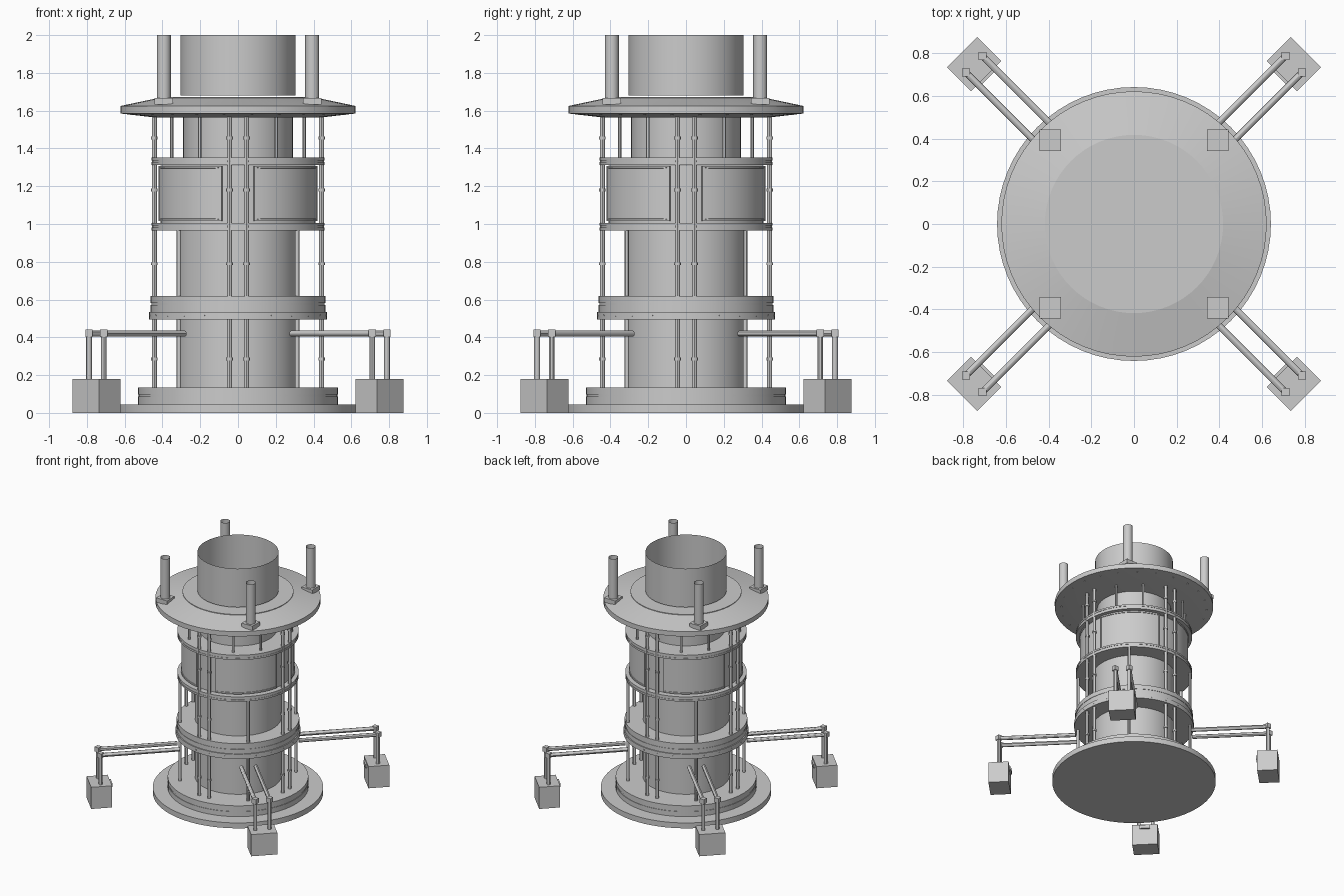
import bpy, bmesh
from math import pi, sin, cos, radians
from mathutils import Matrix, Vector

if "Cube" in bpy.data.objects:
    bpy.data.objects.remove(bpy.data.objects["Cube"])


def finish(name, bm, smooth=True):
    me = bpy.data.meshes.new(name)
    bm.to_mesh(me)
    bm.free()
    ob = bpy.data.objects.new(name, me)
    bpy.context.collection.objects.link(ob)
    if smooth:
        bpy.ops.object.select_all(action='DESELECT')
        ob.select_set(True)
        bpy.context.view_layer.objects.active = ob
        bpy.ops.object.shade_smooth_by_angle(angle=radians(30))
    return ob


def lathe(name, profile, n=64):
    """Revolve (radius, z) points about z; radius 0 closes the end."""
    bm = bmesh.new()
    rows = []
    for r, z in profile:
        if r == 0:
            rows.append([bm.verts.new((0, 0, z))] * n)
        else:
            rows.append([bm.verts.new((r * cos(2 * pi * i / n), r * sin(2 * pi * i / n), z))
                         for i in range(n)])
    for a, b in zip(rows, rows[1:]):
        for i in range(n):
            j = (i + 1) % n
            vs = list(dict.fromkeys((a[i], a[j], b[j], b[i])))
            bm.faces.new(vs)
    return finish(name, bm)


def rod(bm, p, q, r, n=12, caps=True):
    p, q = Vector(p), Vector(q)
    d = q - p
    m = Matrix.Translation((p + q) / 2) @ d.to_track_quat('Z', 'Y').to_matrix().to_4x4()
    bmesh.ops.create_cone(bm, cap_ends=caps, segments=n, radius1=r, radius2=r,
                          depth=d.length, matrix=m)


def box(bm, c, s, rot=0):
    m = Matrix.Translation(c) @ Matrix.Rotation(rot, 4, 'Z') @ Matrix.Diagonal((*s, 1))
    bmesh.ops.create_cube(bm, size=1, matrix=m)


def polar(r, a, z, t=0):
    """Point at radius r along angle a, shifted sideways by t."""
    return (r * cos(a) - t * sin(a), r * sin(a) + t * cos(a), z)


QUARTERS = [k * pi / 2 for k in range(4)]
DIAGONALS = [a + pi / 4 for a in QUARTERS]

# Base disc and plinth with a shallow groove
lathe("base_plate", [(0, 0), (0.642, 0), (0.642, 0.045), (0, 0.045)])
lathe("base_plinth", [(0, 0.045), (0.53, 0.045), (0.53, 0.086), (0.526, 0.086),
                      (0.526, 0.098), (0.53, 0.098), (0.53, 0.135), (0, 0.135)])

# Central column, drum and neck
lathe("lower_column", [(0.325, 0.135), (0.325, 0.965)])
lathe("drum", [(0.41, 1.005), (0.41, 1.31)])
lathe("neck", [(0.29, 1.35), (0.29, 1.57)])

# Stacked collar rings
lathe("lower_ring", [(0, 0.495), (0.47, 0.495), (0.47, 0.535), (0.462, 0.535), (0.462, 0.572),
                     (0.459, 0.572), (0.459, 0.582), (0.462, 0.582), (0.462, 0.62), (0, 0.62)])
for name, z in (("middle_ring", 0.966), ("upper_ring", 1.312)):
    lathe(name, [(0, z), (0.457, z), (0.457, z + 0.015), (0.454, z + 0.015),
                 (0.454, z + 0.025), (0.457, z + 0.025), (0.457, z + 0.04), (0, z + 0.04)])

# Top flange with a raised centre disc, and open duct
lathe("top_flange", [(0, 1.565), (0.45, 1.565), (0.622, 1.585), (0.622, 1.625),
                     (0.418, 1.668), (0.418, 1.673), (0, 1.673)])
lathe("top_duct", [(0.305, 1.68), (0.305, 2.0)])

# Four curved framed panels on the drum
bm = bmesh.new()
for a in DIAGONALS:
    N, half = 14, radians(33.3)
    cols = []
    for i in range(N + 1):
        t = a - half + 2 * half * i / N
        cols.append([bm.verts.new(polar(r, t, z)) for r, z in
                     ((0.41, 1.015), (0.43, 1.015), (0.43, 1.308), (0.41, 1.308))])
    front = []
    for p, q in zip(cols, cols[1:]):
        for k in range(3):
            f = bm.faces.new((p[k], q[k], q[k + 1], p[k + 1]))
            if k == 1:
                front.append(f)
    bm.faces.new(cols[0])
    bm.faces.new(cols[-1][::-1])
    bm.normal_update()
    bmesh.ops.inset_region(bm, faces=front, thickness=0.012)
    bmesh.ops.inset_region(bm, faces=front, thickness=0.001, depth=-0.004)
finish("drum_panels", bm)

# Paired tie rods with couplings, at front, back and sides
bm = bmesh.new()
for a in QUARTERS:
    for t in (-0.045, 0.045):
        rod(bm, polar(0.443, a, 0.135, t), polar(0.443, a, 1.575, t), 0.0135)
        for z in (0.285, 0.79, 1.18, 1.455):
            rod(bm, polar(0.443, a, z - 0.007, t), polar(0.443, a, z + 0.007, t), 0.018)
finish("tie_rods", bm)

# Thin spacer rods: one per corner below, two per corner under the flange
bm = bmesh.new()
for a in DIAGONALS:
    for z0, z1 in ((0.135, 0.495), (0.62, 0.966)):
        rod(bm, polar(0.443, a, z0), polar(0.443, a, z1), 0.012)
    for da in (-15, 15):
        b = a + radians(da)
        rod(bm, polar(0.405, b, 1.35), polar(0.405, b, 1.575), 0.009)
finish("spacer_rods", bm)

# Small bolts on the lower ring and under the flange
bm = bmesh.new()
for i in range(24):
    a = 2 * pi * (i + 0.5) / 24
    rod(bm, polar(0.465, a, 0.515), polar(0.472, a, 0.515), 0.005, 6)
    rod(bm, polar(0.57, a, 1.576), polar(0.57, a, 1.585), 0.007, 6)
finish("bolts", bm, False)

# Corner posts on square plates (open tubes)
plates, posts = bmesh.new(), bmesh.new()
for sx in (-1, 1):
    for sy in (-1, 1):
        x, y = 0.393 * sx, 0.393 * sy
        box(plates, (x, y, 1.65), (0.1, 0.1, 0.036))
        rod(posts, (x, y, 1.668), (x, y, 2.0), 0.037, 24, False)
finish("post_plates", plates, False)
finish("posts", posts)

# Outer boxes with pipe pairs running in to the column
boxes, pipes, elbows = bmesh.new(), bmesh.new(), bmesh.new()
R = 1.06
for a in DIAGONALS:
    box(boxes, polar(R, a, 0.09), (0.16, 0.2, 0.18), a)
    box(boxes, polar(0.974, a, 0.155), (0.015, 0.08, 0.03), a)
    for t in (-0.055, 0.055):
        rod(pipes, polar(R, a, 0.18, t), polar(R, a, 0.42, t), 0.015)
        rod(pipes, polar(R, a, 0.42, t), polar(0.455, a, 0.42, t), 0.016)
        box(elbows, polar(R, a, 0.422, t), (0.038, 0.038, 0.038), a + pi / 4)
finish("outer_boxes", boxes, False)
finish("pipes", pipes)
finish("pipe_elbows", elbows, False)
